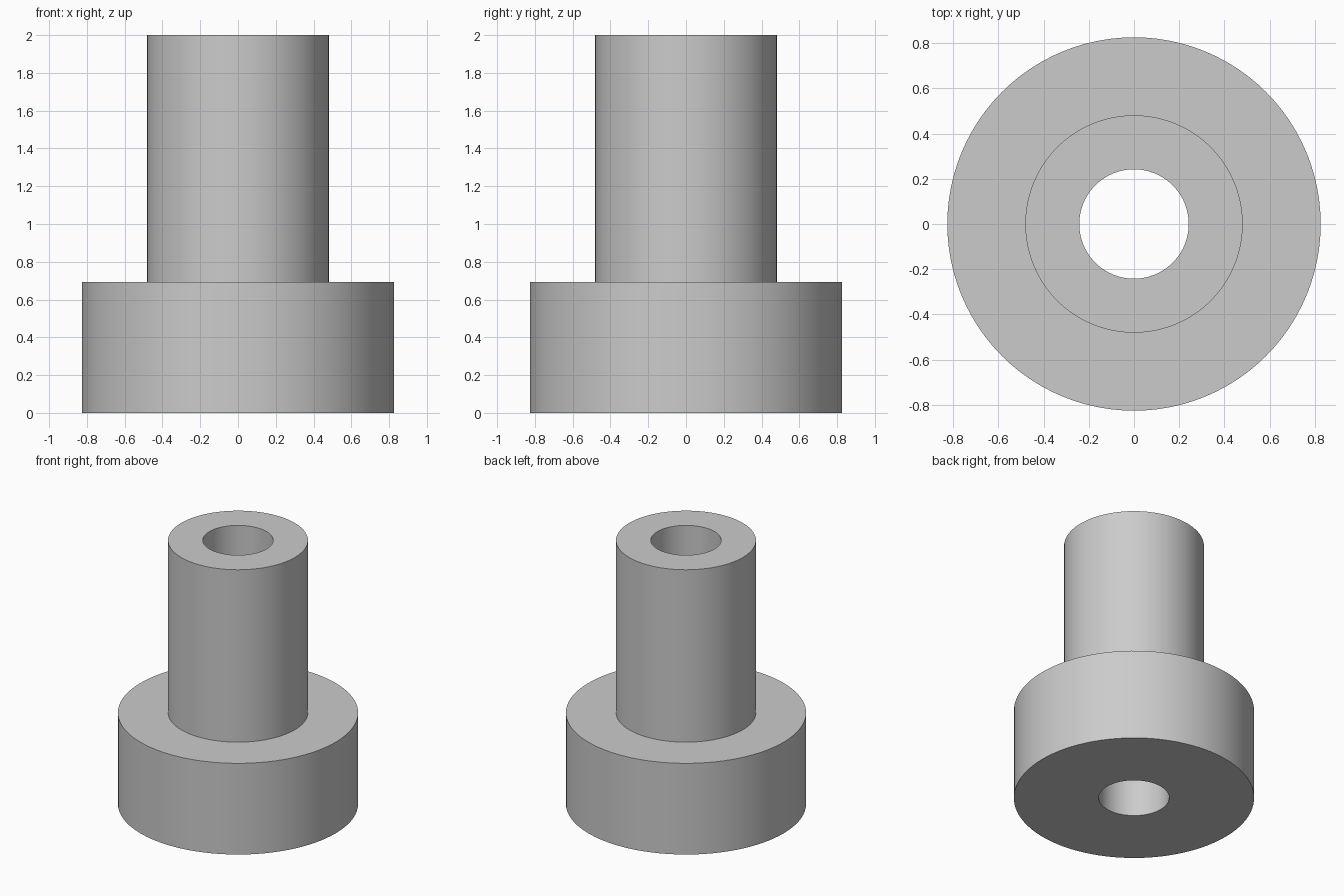
import bpy
import bmesh
import math

SEGMENTS = 96

cube = bpy.data.objects.get("Cube")
if cube:
    bpy.data.objects.remove(cube, do_unlink=True)

# Plain grey material
grey = bpy.data.materials.new("light_grey")
grey.use_nodes = True
color = (0.6, 0.6, 0.6, 1)
grey.diffuse_color = color
grey.node_tree.nodes["Principled BSDF"].inputs["Base Color"].default_value = color


def lathe(name, profile, material):
    """Revolve a closed (radius, height) profile around the z axis."""
    bm = bmesh.new()
    rings = []
    for i in range(SEGMENTS):
        a = 2 * math.pi * i / SEGMENTS
        rings.append([bm.verts.new((r * math.cos(a), r * math.sin(a), z))
                      for r, z in profile])
    count = len(profile)
    for i, ring in enumerate(rings):
        after = rings[(i + 1) % SEGMENTS]
        for j in range(count):
            k = (j + 1) % count
            bm.faces.new((ring[j], after[j], after[k], ring[k]))
    bmesh.ops.recalc_face_normals(bm, faces=bm.faces)
    mesh = bpy.data.meshes.new(name)
    bm.to_mesh(mesh)
    bm.free()
    mesh.materials.append(material)
    obj = bpy.data.objects.new(name, mesh)
    bpy.context.collection.objects.link(obj)
    bpy.ops.object.select_all(action="DESELECT")
    obj.select_set(True)
    bpy.context.view_layer.objects.active = obj
    bpy.ops.object.shade_smooth_by_angle(angle=math.radians(30))
    return obj


# Stepped bushing: wide flange, narrow sleeve and a bore right through
bore, sleeve, flange = 0.242, 0.481, 0.826
step, top = 0.692, 2.0
lathe("flanged_bushing",
      [(bore, 0), (flange, 0), (flange, step), (sleeve, step),
       (sleeve, top), (bore, top)], grey)
